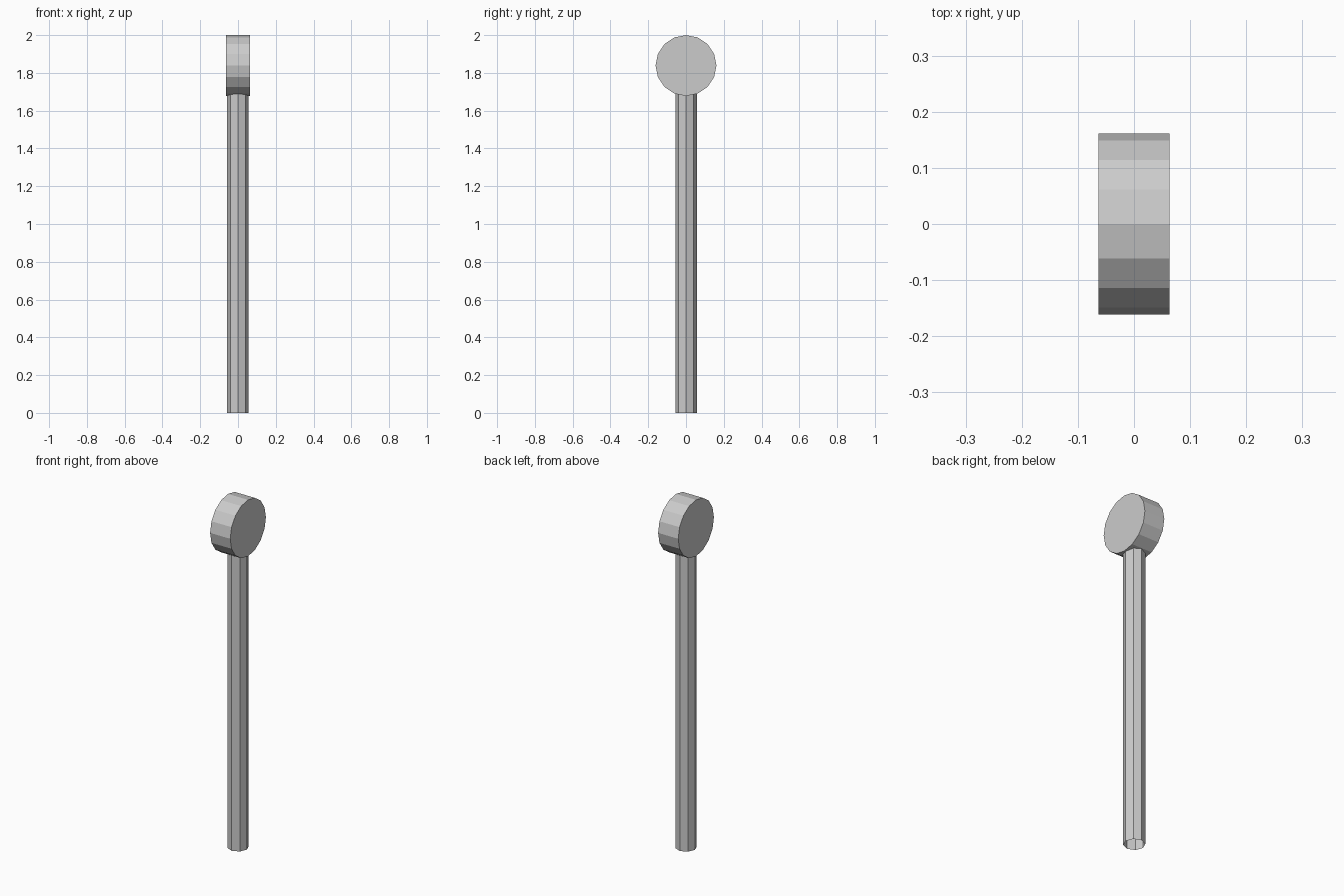
import bpy
from math import radians

if "Cube" in bpy.data.objects:
    bpy.data.objects.remove(bpy.data.objects["Cube"])

# Pole: eight-sided tube, open at the ends, corner facing front
pole_top = 1.71
bpy.ops.mesh.primitive_cylinder_add(
    vertices=8, radius=0.056, depth=pole_top, end_fill_type='NOTHING',
    location=(-0.001, 0.001, pole_top / 2))
bpy.context.object.name = "pole"

# Head: sixteen-sided disc lying along x, corner pointing up
bpy.ops.mesh.primitive_cylinder_add(
    vertices=16, radius=0.161, depth=0.127, end_fill_type='NGON',
    location=(0, 0, 2 - 0.161), rotation=(0, radians(90), 0))
bpy.context.object.name = "round_head"
